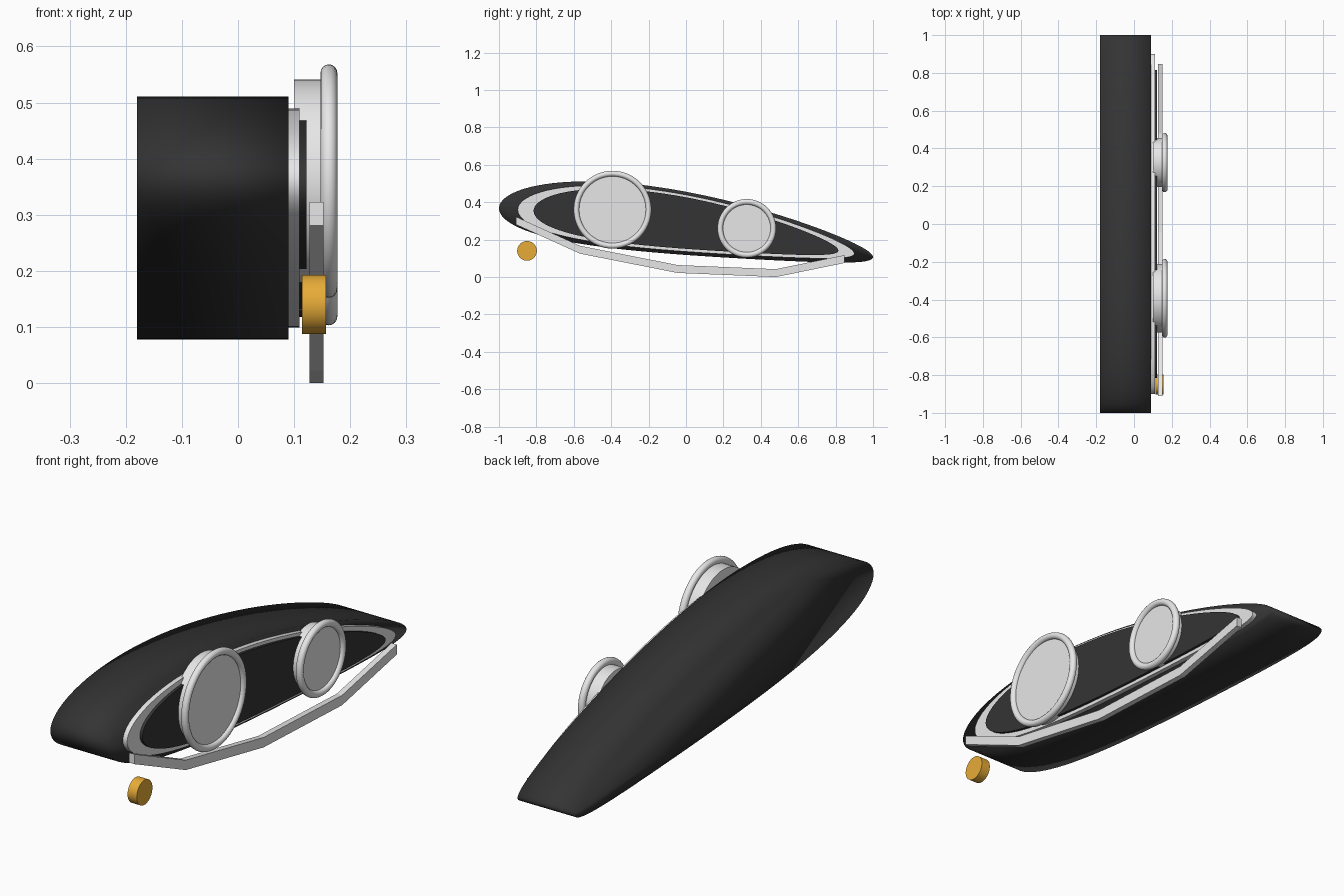
import bpy, bmesh, math
from math import sin, cos, pi

cube = bpy.data.objects.get("Cube")
if cube:
    bpy.data.objects.remove(cube, do_unlink=True)


def material(name, rgb):
    m = bpy.data.materials.new(name)
    m.use_nodes = True
    m.diffuse_color = (*rgb, 1)
    m.node_tree.nodes["Principled BSDF"].inputs["Base Color"].default_value = (*rgb, 1)
    return m


black = material("black", (0.034, 0.034, 0.034))
silver = material("silver", (0.8, 0.8, 0.8))
amber = material("amber", (0.8, 0.41, 0.04))


def finish(obj, name, mat, sharp=True):
    obj.name = name
    obj.data.materials.append(mat)
    bpy.ops.object.select_all(action='DESELECT')
    obj.select_set(True)
    bpy.context.view_layer.objects.active = obj
    if sharp:
        bpy.ops.object.shade_smooth_by_angle(angle=math.radians(35))
    else:
        bpy.ops.object.shade_smooth()
    return obj


def loft(name, sections, mat, sharp=True):
    """Join equal closed loops of points and cap both ends."""
    bm = bmesh.new()
    loops = [[bm.verts.new(p) for p in s] for s in sections]
    n = len(loops[0])
    for a, b in zip(loops, loops[1:]):
        for i in range(n):
            j = (i + 1) % n
            bm.faces.new((a[i], a[j], b[j], b[i]))
    bm.faces.new(loops[0])
    bm.faces.new(loops[-1])
    bmesh.ops.recalc_face_normals(bm, faces=bm.faces)
    mesh = bpy.data.meshes.new(name)
    bm.to_mesh(mesh)
    bm.free()
    obj = bpy.data.objects.new(name, mesh)
    bpy.context.collection.objects.link(obj)
    return finish(obj, name, mat, sharp)


def leaf(x, scale, count=96):
    """Slanted leaf outline, fuller and higher at the front."""
    mid = 0.295
    pts = []
    for i in range(count):
        t = 2 * pi * i / count
        z = (0.262 - 0.13 * cos(t) + 0.169 * sin(t)
             - 0.025 * cos(2 * t) - 0.029 * sin(2 * t))
        pts.append((x, scale * cos(t), mid + scale * (z - mid)))
    return pts


def disc(name, x0, x1, y, z, r, mat):
    bpy.ops.mesh.primitive_cylinder_add(
        vertices=64, radius=r, depth=x1 - x0,
        location=((x0 + x1) / 2, y, z), rotation=(0, pi / 2, 0))
    return finish(bpy.context.object, name, mat)


# Housing and the two stacked plates on its outer face
loft("housing", [leaf(x, 1) for x in (-0.18, -0.045, 0.09)], black, sharp=False)
loft("trim_plate", [leaf(x, 0.9) for x in (0.088, 0.11)], silver)
loft("inner_plate", [leaf(x, 0.815) for x in (0.108, 0.122)], black)

# Round lamps with rolled rims
for label, y, z, r in (("front", -0.393, 0.36, 0.193), ("rear", 0.325, 0.26, 0.142)):
    disc(label + "_lamp", 0.10, 0.163, y, z, r - 0.012, silver)
    bpy.ops.mesh.primitive_torus_add(
        major_segments=64, minor_segments=16, major_radius=r, minor_radius=0.015,
        location=(0.162, y, z), rotation=(0, pi / 2, 0))
    finish(bpy.context.object, label + "_lamp_rim", silver)

# Bent bar below the lamps
path = [(-0.91, 0.302), (-0.567, 0.146), (-0.045, 0.043), (0.48, 0.021), (0.847, 0.096)]
h = 0.021
loft("lower_bar",
     [[(0.127, y, z - h), (0.152, y, z - h), (0.152, y, z + h), (0.127, y, z + h)]
      for y, z in path], silver).data.shade_flat()

# Small round marker
disc("marker_lamp", 0.114, 0.157, -0.85, 0.14, 0.0525, amber)
